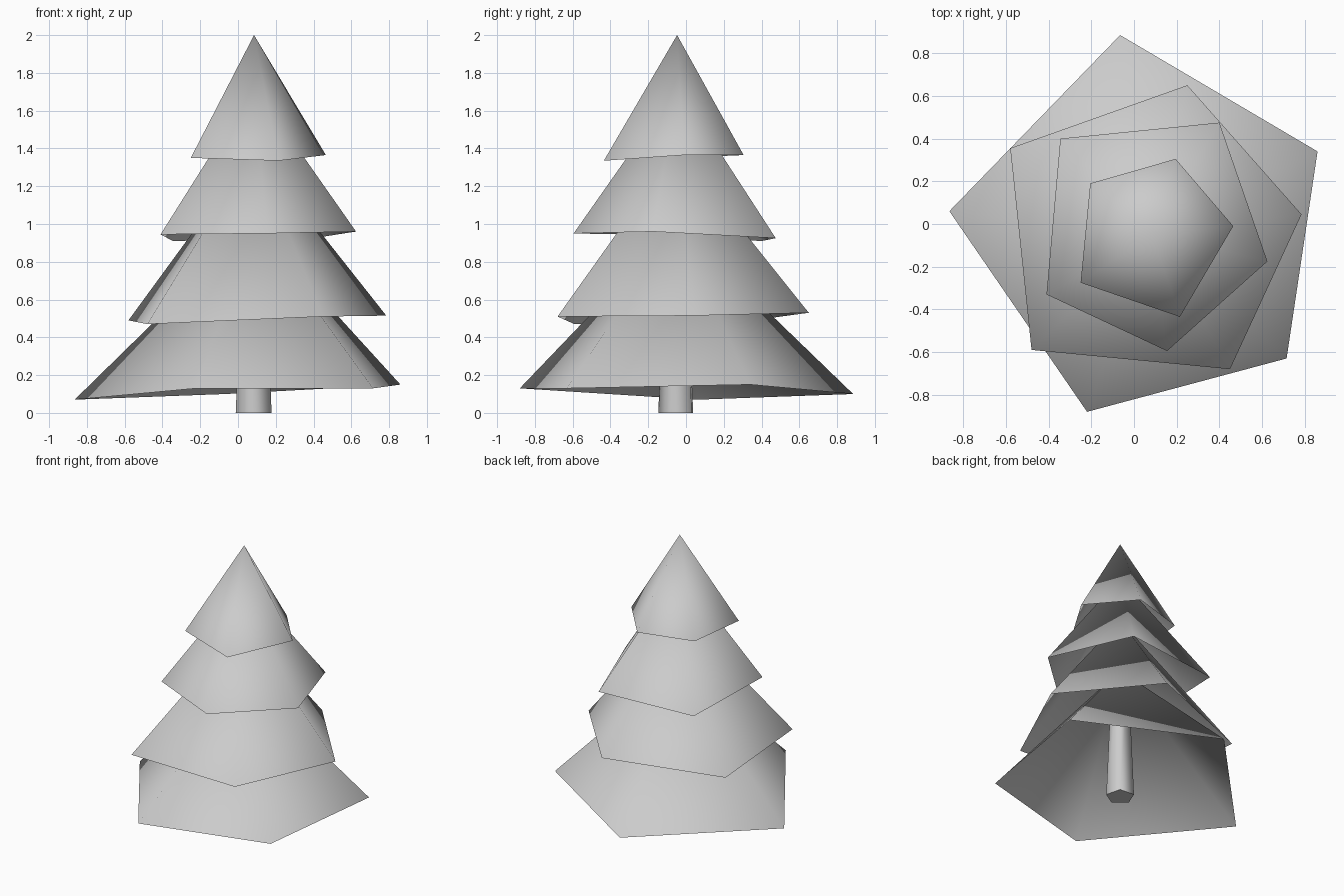
import bpy
import bmesh
from math import cos, sin, radians, tau
from mathutils import Vector

default_cube = bpy.data.objects.get("Cube")
if default_cube:
    bpy.data.objects.remove(default_cube, do_unlink=True)

# One plain colour for the whole tree
grey = bpy.data.materials.new("light_grey")
grey.use_nodes = True
colour = (0.6, 0.6, 0.6, 1)
grey.diffuse_color = colour
grey.node_tree.nodes["Principled BSDF"].inputs["Base Color"].default_value = colour

# Every part shares this vertical axis
AXIS = Vector((0.085, -0.047, 0))


def finish(name, bm):
    """Turn a bmesh into a smooth shaded object with the shared material."""
    bmesh.ops.recalc_face_normals(bm, faces=bm.faces)
    for face in bm.faces:
        face.smooth = True
    mesh = bpy.data.meshes.new(name)
    bm.to_mesh(mesh)
    bm.free()
    mesh.materials.append(grey)
    obj = bpy.data.objects.new(name, mesh)
    bpy.context.collection.objects.link(obj)
    return obj


def foliage_tier(name, rim, apex_height):
    """Hollow five-sided cone with an uneven rim and an open underside."""
    bm = bmesh.new()
    apex = bm.verts.new(AXIS + Vector((0, 0, apex_height)))
    ring = [bm.verts.new(point) for point in rim]
    for here, following in zip(ring, ring[1:] + ring[:1]):
        bm.faces.new((here, following, apex))
    return finish(name, bm)


def tapered_trunk(name, sections, turn, sides=5):
    """Loft (height, radius) sections; the bottom is capped with a sharp edge."""
    bm = bmesh.new()
    rings = []
    for height, radius in sections:
        angles = [turn + tau * i / sides for i in range(sides)]
        rings.append([bm.verts.new(AXIS + Vector((radius * cos(a), radius * sin(a), height)))
                      for a in angles])
    for lower, upper in zip(rings, rings[1:]):
        for i in range(sides):
            j = (i + 1) % sides
            bm.faces.new((lower[i], lower[j], upper[j], upper[i]))
    cap = bm.faces.new(rings[0][::-1])
    for edge in cap.edges:
        edge.smooth = False
    return finish(name, bm)


# Trunk, running up inside the foliage
tapered_trunk("trunk", [(0, 0.1), (0.95, 0.06)], radians(50))

# Foliage, from the widest tier to the tip
foliage_tier("bottom_foliage", [
    (0.86, 0.34, 0.15), (-0.065, 0.885, 0.1), (-0.865, 0.06, 0.07),
    (-0.22, -0.88, 0.13), (0.715, -0.63, 0.13)], 1.0)
foliage_tier("lower_foliage", [
    (0.785, 0.045, 0.515), (0.25, 0.65, 0.53), (-0.58, 0.355, 0.49),
    (-0.48, -0.59, 0.47), (0.45, -0.68, 0.51)], 1.4)
foliage_tier("upper_foliage", [
    (0.625, -0.175, 0.96), (0.4, 0.475, 0.925), (-0.345, 0.4, 0.91),
    (-0.41, -0.33, 0.945), (0.155, -0.595, 0.95)], 1.73)
foliage_tier("top_foliage", [
    (0.465, -0.01, 1.365), (0.195, 0.305, 1.365), (-0.205, 0.19, 1.36),
    (-0.25, -0.275, 1.35), (0.215, -0.435, 1.335)], 2.0)
